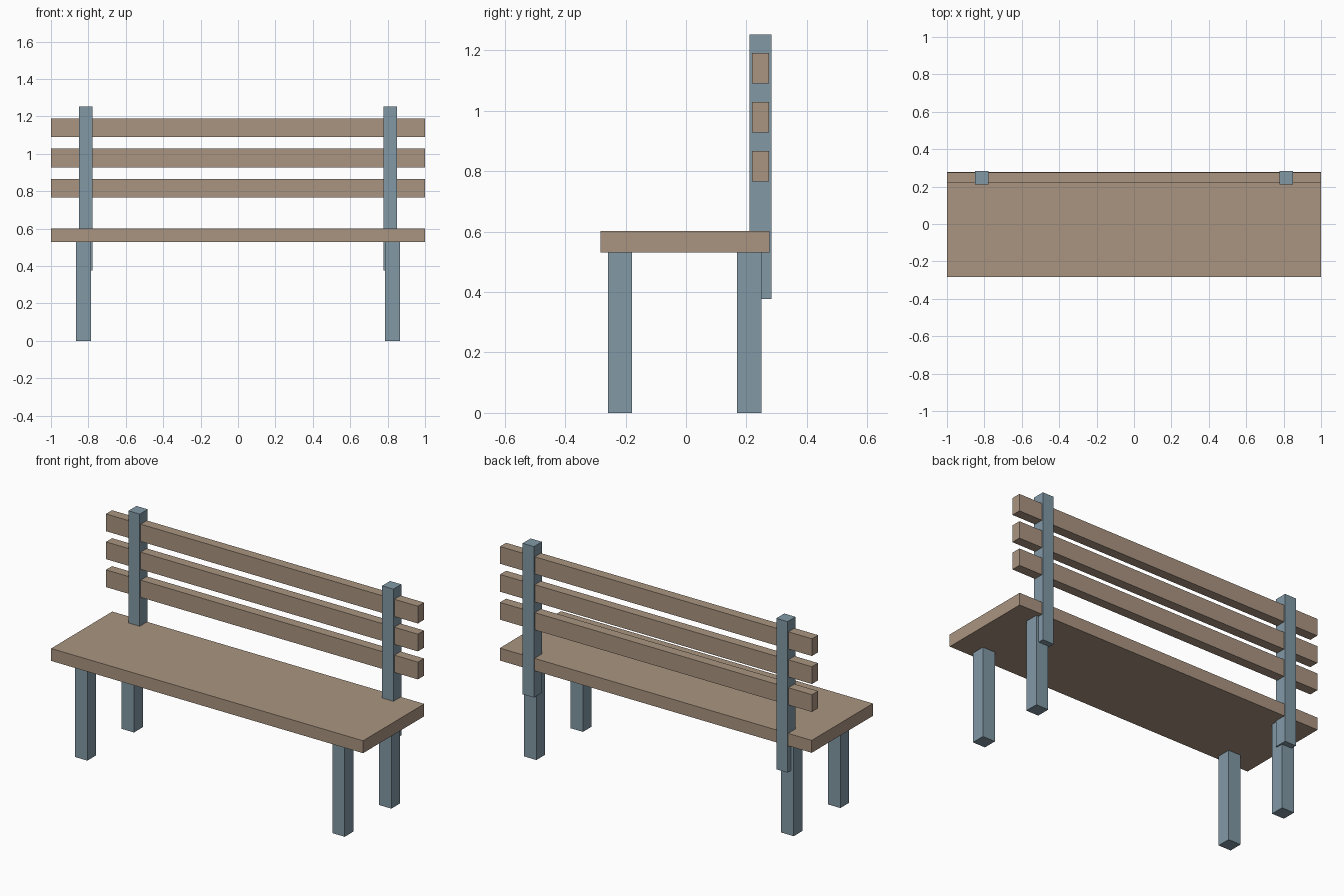
import bpy
import bmesh
from mathutils import Vector

default_cube = bpy.data.objects.get("Cube")
if default_cube:
    bpy.data.objects.remove(default_cube, do_unlink=True)


def make_material(name, colour):
    mat = bpy.data.materials.new(name)
    mat.use_nodes = True
    mat.diffuse_color = colour
    mat.node_tree.nodes["Principled BSDF"].inputs["Base Color"].default_value = colour
    return mat


def box(name, low, high, mat):
    """Box between two opposite corners."""
    low, high = Vector(low), Vector(high)
    size, centre = high - low, (low + high) / 2
    bm = bmesh.new()
    bmesh.ops.create_cube(bm, size=1)
    bmesh.ops.scale(bm, vec=size, verts=bm.verts)
    mesh = bpy.data.meshes.new(name)
    bm.to_mesh(mesh)
    bm.free()
    mesh.materials.append(mat)
    obj = bpy.data.objects.new(name, mesh)
    obj.location = centre
    bpy.context.collection.objects.link(obj)
    return obj


wood = make_material("brown wood", (0.402, 0.301, 0.219, 1))
metal = make_material("blue grey metal", (0.223, 0.319, 0.381, 1))

# Seat board
SEAT_BOTTOM = 0.53
box("seat", (-1, -0.283, SEAT_BOTTOM), (1, 0.277, 0.602), wood)

# Backrest slats, bottom to top
for name, z in (("lower", 0.816), ("middle", 0.978), ("upper", 1.14)):
    box(name + "_back_slat", (-1, 0.219, z - 0.05), (1, 0.275, z + 0.05), wood)

# Legs and back posts, mirrored left and right
for side, sign in (("left", 1), ("right", -1)):
    leg_x, post_x = sign * 0.825, sign * 0.813
    for end, y in (("front", -0.218), ("rear", 0.209)):
        box(f"{end}_{side}_leg", (leg_x - 0.04, y - 0.04, 0),
            (leg_x + 0.04, y + 0.04, SEAT_BOTTOM), metal)
    box(f"{side}_back_post", (post_x - 0.036, 0.21, 0.377),
        (post_x + 0.036, 0.283, 1.252), metal)
